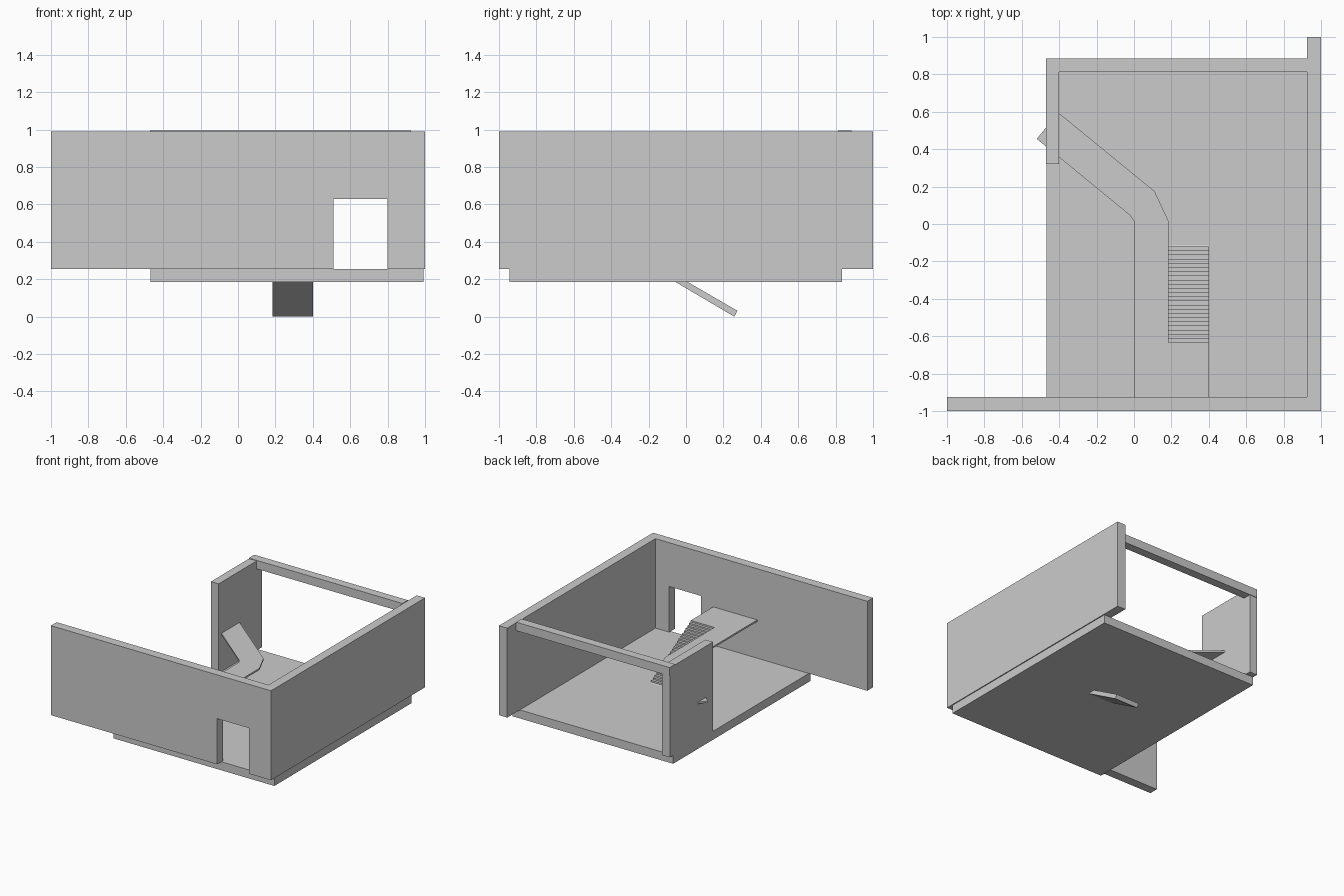
import bpy, bmesh
from mathutils import Vector

cube = bpy.data.objects.get("Cube")
if cube:
    bpy.data.objects.remove(cube, do_unlink=True)

grey = bpy.data.materials.new("light grey")
grey.use_nodes = True
grey.diffuse_color = (0.6, 0.6, 0.6, 1)
grey.node_tree.nodes["Principled BSDF"].inputs["Base Color"].default_value = (0.6, 0.6, 0.6, 1)


def prism(name, profile, axis, start, end):
    """Extrude a 2D outline along the given axis, from start to end."""
    def place(a, b):
        return {"x": (start, a, b), "y": (a, start, b), "z": (a, b, start)}[axis]
    bm = bmesh.new()
    face = bm.faces.new([bm.verts.new(place(a, b)) for a, b in profile])
    out = bmesh.ops.extrude_face_region(bm, geom=[face])
    step = Vector([(end - start) * (axis == k) for k in "xyz"])
    bmesh.ops.translate(bm, verts=[v for v in out["geom"] if isinstance(v, bmesh.types.BMVert)], vec=step)
    bmesh.ops.recalc_face_normals(bm, faces=bm.faces)
    mesh = bpy.data.meshes.new(name)
    bm.to_mesh(mesh)
    bm.free()
    mesh.materials.append(grey)
    obj = bpy.data.objects.new(name, mesh)
    bpy.context.scene.collection.objects.link(obj)
    return obj


def box(name, x, y, z):
    return prism(name, [(x[0], y[0]), (x[1], y[0]), (x[1], y[1]), (x[0], y[1])], "z", *z)


FLOOR, TOP, DECK = 0.255, 0.99, 0.57

# Floor slab and walls
box("floor", (-0.468, 0.992), (-0.945, 0.835), (0.185, FLOOR))
box("left_wall", (0.925, 1), (-0.925, 1), (FLOOR, TOP))
box("right_wall", (-0.47, -0.4), (0.32, 0.88), (FLOOR, TOP))
box("back_beam", (-0.47, 0.925), (0.813, 0.884), (0.925, 0.995))

# Front wall with its doorway
prism("front_wall", [(-1, FLOOR), (0.51, FLOOR), (0.51, 0.63), (0.8, 0.63), (0.8, FLOOR),
                     (1, FLOOR), (1, TOP), (-1, TOP)], "y", -1, -0.925)

# Raised walkway, bent toward the right wall and poking through it
prism("walkway", [(0, -0.925), (0.4, -0.925), (0.4, -0.655), (0.185, -0.655), (0.185, 0.015),
                  (0.11, 0.175), (-0.405, 0.596), (-0.52, 0.455), (-0.02, 0.045), (0, 0.015)],
      "z", DECK - 0.014, DECK)

# Sloping stair plank that runs down through the floor
prism("stair_plank", [(-0.655, DECK), (0.275, 0.031), (0.258, 0), (-0.655, DECK - 0.033)],
      "x", 0.185, 0.4)

# Steps on the plank
COUNT, RUN, RISE = 24, 0.0223, 0.0129
for i in range(COUNT):
    y, z = -0.655 + i * RUN, DECK - i * RISE
    prism(f"step_{i + 1}", [(y, z), (y + RUN, z), (y + RUN, z - RISE)], "x", 0.185, 0.4)
